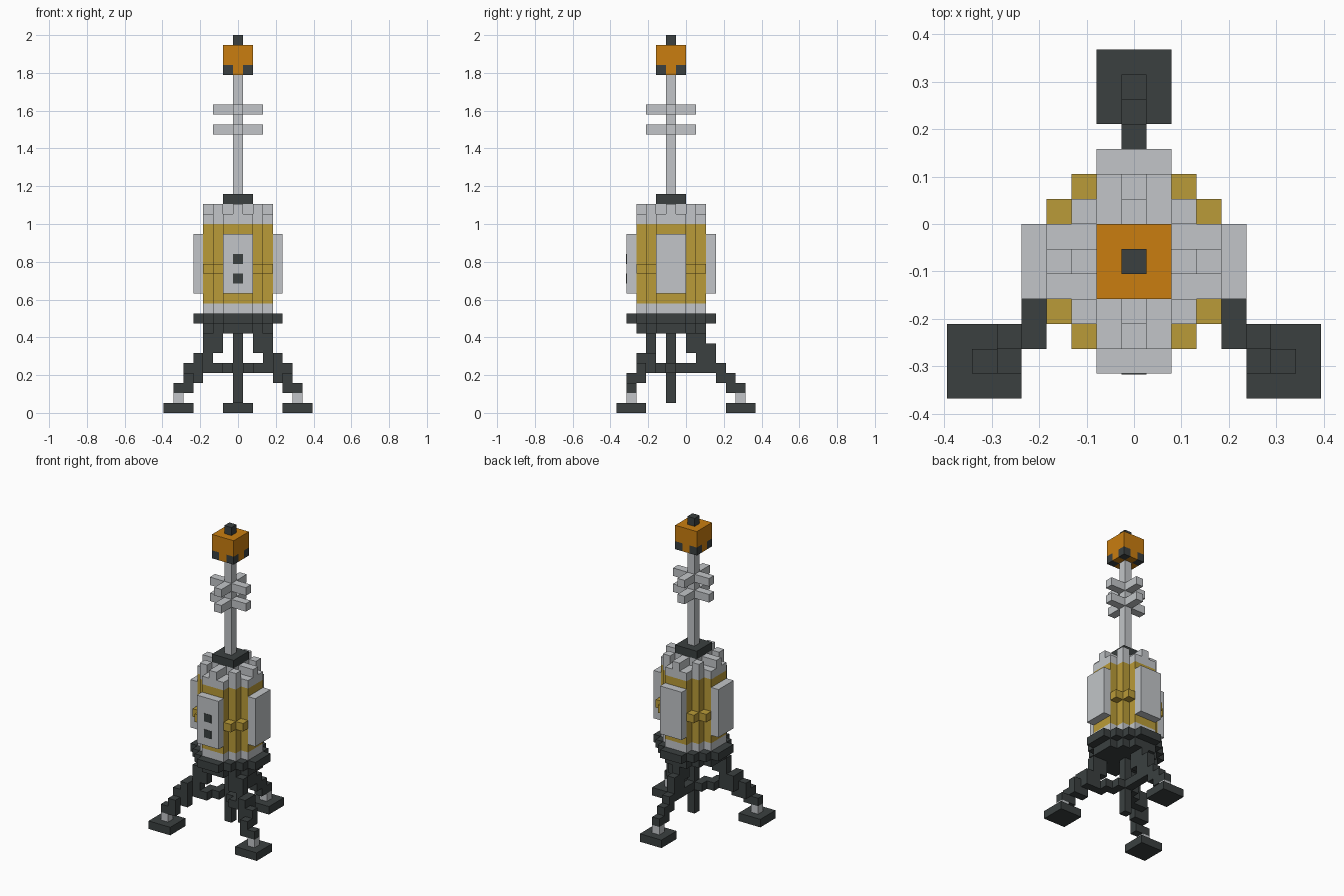
import bpy
import bmesh
from itertools import product
from mathutils import Vector

if "Cube" in bpy.data.objects:
    bpy.data.objects.remove(bpy.data.objects["Cube"])

U = 2 / 38        # edge of one block
Y_AXIS = -1.5     # tower axis, in blocks


def material(name, rgb):
    m = bpy.data.materials.new(name)
    m.use_nodes = True
    color = (*rgb, 1)
    m.diffuse_color = color
    m.node_tree.nodes["Principled BSDF"].inputs["Base Color"].default_value = color
    return m


LIGHT = material("light grey", (0.54, 0.56, 0.58))
GOLD = material("gold", (0.49, 0.33, 0.04))
ORANGE = material("orange", (0.585, 0.207, 0.005))
DARK = material("charcoal", (0.043, 0.051, 0.051))


def box(x, y, z):
    """Blocks in a box: x and y are (first, last) cells or one cell, z is (bottom, top)."""
    x, y = [(a, a) if isinstance(a, int) else a for a in (x, y)]
    return set(product(range(x[0], x[1] + 1), range(y[0], y[1] + 1), range(*z)))


def mirror(cells):
    return cells | {(-x, y, z) for x, y, z in cells}


def turn(cells):
    """Four copies around the tower axis."""
    out = set()
    for _ in range(4):
        cells = {(-y, x, z) for x, y, z in cells}
        out |= cells
    return out


def build(name, mat, cells):
    """Outer skin of a set of blocks, merged into large flat faces."""
    bm = bmesh.new()
    verts = {}

    def vert(p):
        key = tuple(round(2 * c) for c in p)
        if key not in verts:
            verts[key] = bm.verts.new((p.x * U, (p.y + Y_AXIS) * U, p.z * U))
        return verts[key]

    for cell in sorted(cells):
        center = Vector(cell) + Vector((0, 0, 0.5))
        for axis, sign in product(range(3), (-1, 1)):
            n, a, b = Vector(), Vector(), Vector()
            n[axis], a[(axis + 1) % 3], b[(axis + 2) % 3] = sign, 0.5, 0.5 * sign
            if tuple(int(c + d) for c, d in zip(cell, n)) in cells:
                continue
            mid = center + n / 2
            bm.faces.new([vert(mid + o) for o in (-a - b, a - b, a + b, b - a)])
    bmesh.ops.dissolve_limit(bm, angle_limit=0.01, verts=bm.verts, edges=bm.edges)
    mesh = bpy.data.meshes.new(name)
    bm.to_mesh(mesh)
    bm.free()
    mesh.materials.append(mat)
    obj = bpy.data.objects.new(name, mesh)
    bpy.context.collection.objects.link(obj)
    return obj


def drum(z, grow=0):
    """Stepped round section of the tower."""
    out = set()
    for i in range(1, 4 + grow):
        j = 4 + grow - i
        out |= box((-i, i), (-j, j), z)
    return out


# Tower body
build("body_base_trim", LIGHT, drum((10, 11)))
build("body", GOLD, drum((11, 19)))
build("corner_knobs", GOLD, turn(box(2, 3, (14, 15)) | box(3, 2, (14, 15))))
slots = turn(box(-1, (2, 3), (20, 21)) | box(1, (2, 3), (20, 21)))
build("crown", LIGHT, drum((19, 21)) - slots)

# Side panels and the two indicators on the front one
build("side_panels", LIGHT, turn(box((-1, 1), 4, (12, 18))))
for label, z in (("lower", 13), ("upper", 15)):
    plate = build(label + "_indicator", DARK, box(0, -4, (z, z + 1)))
    plate.scale.y = 0.08
    plate.location.y = (-4.5 + Y_AXIS) * U * (1 - plate.scale.y) - 0.002

# Collar under the body
build("collar_ring", DARK, drum((9, 10), 1))
build("collar_base", DARK, drum((8, 9)))

# Mast with crossed bars
build("mast_base", DARK, box((-1, 1), (-1, 1), (21, 22)))
build("mast", LIGHT, box(0, 0, (22, 34)))
for label, z in (("lower", 28), ("upper", 30)):
    build(label + "_cross_bars", LIGHT, turn(box(0, (1, 2), (z, z + 1))))

# Lantern
corners = turn(box(1, 1, (34, 35)))
build("lantern", ORANGE, box((-1, 1), (-1, 1), (34, 37)) - corners)
build("lantern_corners", DARK, corners)
build("lantern_tip", DARK, box(0, 0, (37, 38)))

# Back leg
build("back_foot", DARK, box((-1, 1), (6, 8), (0, 1)))
build("back_ankle", LIGHT, box(0, 7, (1, 2)))
back_leg = box(0, 7, (2, 3)) | box(0, 6, (2, 4)) | box(0, 5, (3, 5))
back_leg |= box(0, 4, (4, 7)) | box(0, 3, (5, 8)) | box(0, 2, (6, 8))
build("back_leg", DARK, back_leg)

# Two front legs, stepping out diagonally
build("front_feet", DARK, mirror(box((5, 7), (-5, -3), (0, 1))))
build("front_ankles", LIGHT, mirror(box(6, -4, (1, 2))))
front_leg = box(6, -4, (2, 3)) | box(5, -4, (2, 4)) | box(5, -3, (3, 5))
front_leg |= box(4, -3, (3, 6)) | box(4, -2, (4, 6))
front_leg |= box(3, -2, (5, 8)) | box(2, -2, (6, 8))
build("front_legs", DARK, mirror(front_leg))

# Central pole and braces to the legs
build("central_pole", DARK, box(0, 0, (1, 8)))
level = (4, 5)
build("back_brace", DARK, box(0, (1, 3), level))
front_brace = box(1, (-1, 0), level) | box(2, (-2, -1), level) | box(3, -2, level)
build("front_braces", DARK, mirror(front_brace))
